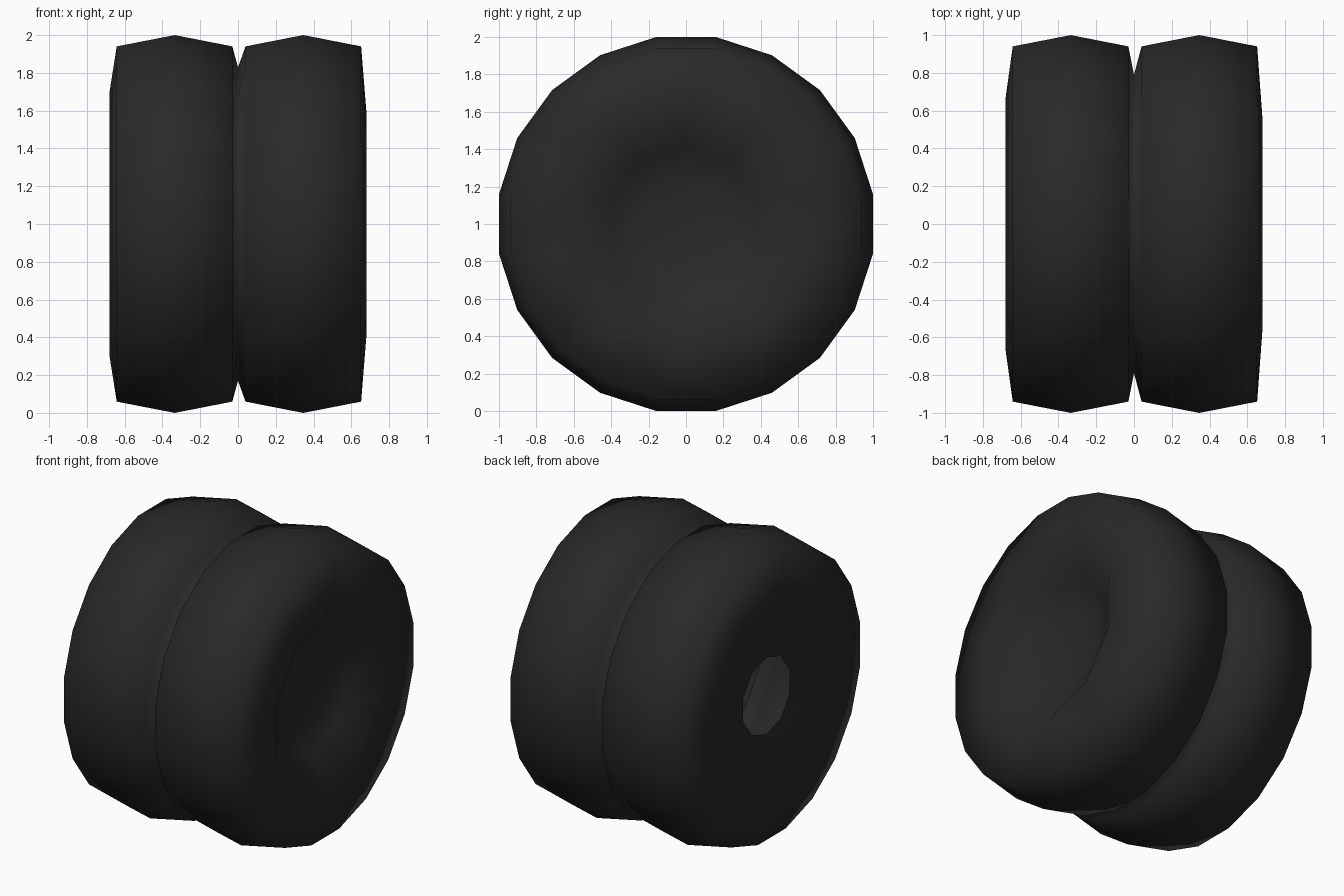
import bpy, bmesh, math

if "Cube" in bpy.data.objects:
    bpy.data.objects.remove(bpy.data.objects["Cube"])

SIDES = 20
AXLE_Z = 1.0

rubber = bpy.data.materials.new("black rubber")
rubber.diffuse_color = (0.022, 0.022, 0.022, 1.0)
rubber.use_nodes = True
rubber.node_tree.nodes["Principled BSDF"].inputs["Base Color"].default_value = rubber.diffuse_color


def ring(bm, x, r, fine):
    """Ring of 20 entries about the x axis; coarse rings have 10 vertices, each listed twice."""
    if r == 0:
        return [bm.verts.new((x, 0, 0))] * SIDES
    n = SIDES if fine else SIDES // 2
    offset = 0.5 if fine else 0.0
    verts = []
    for i in range(n):
        a = (i + offset) * 2 * math.pi / n
        verts.append(bm.verts.new((x, r * math.sin(a), r * math.cos(a))))
    if fine:
        return verts
    return [verts[((i + 1) // 2) % n] for i in range(SIDES)]


def lathe(name, profile, mat):
    """Join successive (x, radius, fine) rings into a smooth surface of revolution."""
    bm = bmesh.new()
    rings = [ring(bm, *p) for p in profile]
    for a, b in zip(rings, rings[1:]):
        for i in range(SIDES):
            j = (i + 1) % SIDES
            corners = list(dict.fromkeys((a[i], b[i], b[j], a[j])))
            if len(corners) > 2:
                bm.faces.new(corners)
    bmesh.ops.recalc_face_normals(bm, faces=bm.faces)
    # Outward: the crown faces must point away from the axle
    crown = max(bm.faces, key=lambda f: f.calc_center_median().z)
    if crown.normal.z < 0:
        bmesh.ops.reverse_faces(bm, faces=bm.faces)
    for f in bm.faces:
        f.smooth = True
    mesh = bpy.data.meshes.new(name)
    bm.to_mesh(mesh)
    bm.free()
    mesh.materials.append(mat)
    ob = bpy.data.objects.new(name, mesh)
    ob.location.z = AXLE_Z
    bpy.context.collection.objects.link(ob)
    return ob


# Hollow twin tyre: open axle hole on the inner side (-x), dished outer side (+x)
profile = [
    (-0.60, 0.26, False), (-0.68, 0.70, False),     # axle hole and inner sidewall
    (-0.642, 0.952, True), (-0.335, 1.0125, True), (-0.03, 0.952, True),  # left tread
    (0.0, 0.83, False),                             # groove between the tyres
    (0.04, 0.952, True), (0.345, 1.0125, True), (0.652, 0.952, True),     # right tread
    (0.68, 0.59, False),                            # outer lip
    (0.55, 0.41, False), (0.50, 0.26, False), (0.49, 0, False),           # dish
]
lathe("twin_tyre", profile, rubber)
